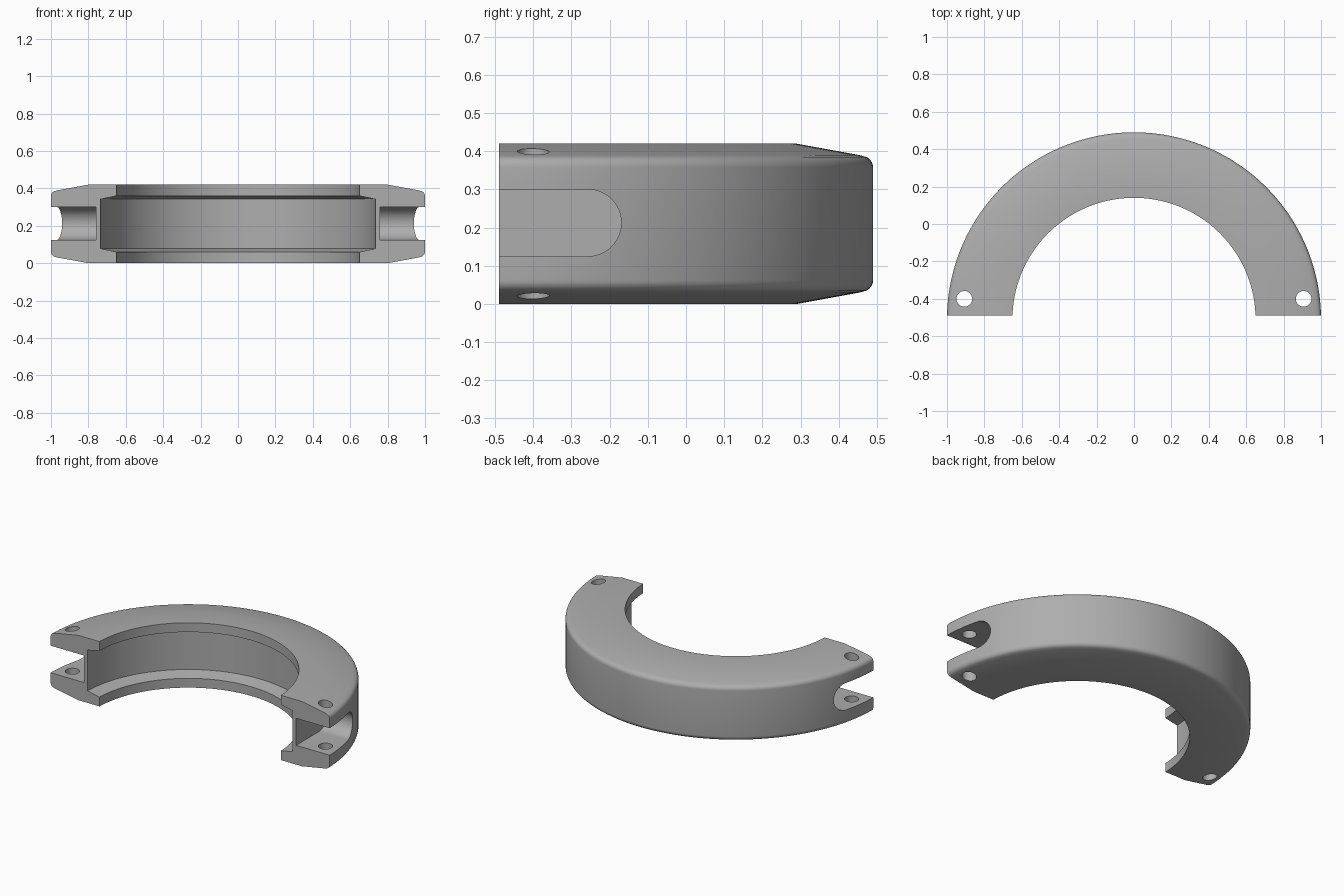
import bpy, bmesh, math
from mathutils import Matrix, Vector

cube = bpy.data.objects.get("Cube")
if cube:
    bpy.data.objects.remove(cube)

HEIGHT = 0.42
CENTRE_Y = -0.51      # axis of the half ring
END_Y = -0.49         # flat end faces
SLOT_Z, SLOT_R = 0.2125, 0.0875

steel = bpy.data.materials.new("grey_metal")
steel.use_nodes = True
grey = (0.42, 0.42, 0.42, 1)
steel.diffuse_color = grey
steel.node_tree.nodes["Principled BSDF"].inputs["Base Color"].default_value = grey


def make_object(name, bm):
    bmesh.ops.recalc_face_normals(bm, faces=bm.faces)
    mesh = bpy.data.meshes.new(name)
    bm.to_mesh(mesh)
    bm.free()
    mesh.materials.append(steel)
    obj = bpy.data.objects.new(name, mesh)
    bpy.context.collection.objects.link(obj)
    return obj


def cut(target, name, bm):
    cutter = make_object(name, bm)
    cutter.hide_render = True
    cutter.hide_viewport = True
    mod = target.modifiers.new(name, 'BOOLEAN')
    mod.operation = 'DIFFERENCE'
    mod.solver = 'EXACT'
    mod.object = cutter


def box(centre, size, turn=0):
    bm = bmesh.new()
    m = Matrix.Translation(centre) @ Matrix.Rotation(turn, 4, 'Z') @ Matrix.Diagonal((*size, 1))
    bmesh.ops.create_cube(bm, size=1, matrix=m)
    return bm


# Half ring: mirrored radius/height section revolved about the ring axis
lower = [(0.735, 0.078), (0.65, 0.06), (0.65, 0), (0.80, 0), (0.965, 0.03)]
for i in range(1, 7):
    a = math.radians(-75 + 75 * i / 6)
    lower.append((0.97 + 0.03 * math.cos(a), 0.062 + 0.03 * math.sin(a)))
section = lower + [(r, HEIGHT - z) for r, z in reversed(lower)]

bm = bmesh.new()
verts = [bm.verts.new((r, CENTRE_Y, z)) for r, z in section]
face = bm.faces.new(verts)
bmesh.ops.spin(bm, geom=[face, *face.edges, *face.verts], cent=(0, CENTRE_Y, 0),
               axis=(0, 0, 1), angle=math.pi, steps=96)
# Make sure the starting end is capped
holes = [e for e in bm.edges if e.is_boundary]
if holes:
    bmesh.ops.holes_fill(bm, edges=holes, sides=0)
ring = make_object("half_ring_clamp", bm)

# Trim the ends flat
cut(ring, "end_trimmer", box((0, END_Y - 0.25, 0.2), (3, 0.5, 1)))

for side, s in (("left", 1), ("right", -1)):
    # Chamfered outer corner
    d = 1.43 / math.sqrt(2) + 0.1
    corner = Vector((s * d, -d, 0)) / math.sqrt(2)
    corner.z = 0.2
    cut(ring, side + "_corner_cutter", box(corner, (0.2, 0.2, 1), math.radians(45)))

    # Round-ended side slot
    bm = bmesh.new()
    outline = [(-0.8, SLOT_Z - SLOT_R)]
    for i in range(25):
        a = math.radians(-90 + 180 * i / 24)
        outline.append((-0.257 + SLOT_R * math.cos(a), SLOT_Z + SLOT_R * math.sin(a)))
    outline.append((-0.8, SLOT_Z + SLOT_R))
    face = bm.faces.new([bm.verts.new((s * 0.76, y, z)) for y, z in outline])
    wall = bmesh.ops.extrude_face_region(bm, geom=[face])["geom"]
    bmesh.ops.translate(bm, vec=(s * 0.5, 0, 0),
                        verts=[v for v in wall if isinstance(v, bmesh.types.BMVert)])
    cut(ring, side + "_slot_cutter", bm)

    # Vertical pin hole through both ears
    bm = bmesh.new()
    bmesh.ops.create_cone(bm, cap_ends=True, segments=32, radius1=0.042, radius2=0.042,
                          depth=1, matrix=Matrix.Translation((s * 0.907, -0.40, 0.2)))
    cut(ring, side + "_pin_hole_cutter", bm)

# Apply the cuts, remove the cutters and smooth the curved faces
bpy.context.view_layer.update()
result = bpy.data.meshes.new_from_object(
    ring.evaluated_get(bpy.context.evaluated_depsgraph_get()))
cutters = [m.object for m in ring.modifiers]
ring.modifiers.clear()
ring.data = result
for c in cutters:
    bpy.data.objects.remove(c)

for o in bpy.context.selected_objects:
    o.select_set(False)
ring.select_set(True)
bpy.context.view_layer.objects.active = ring
bpy.ops.object.shade_smooth_by_angle(angle=math.radians(25))
